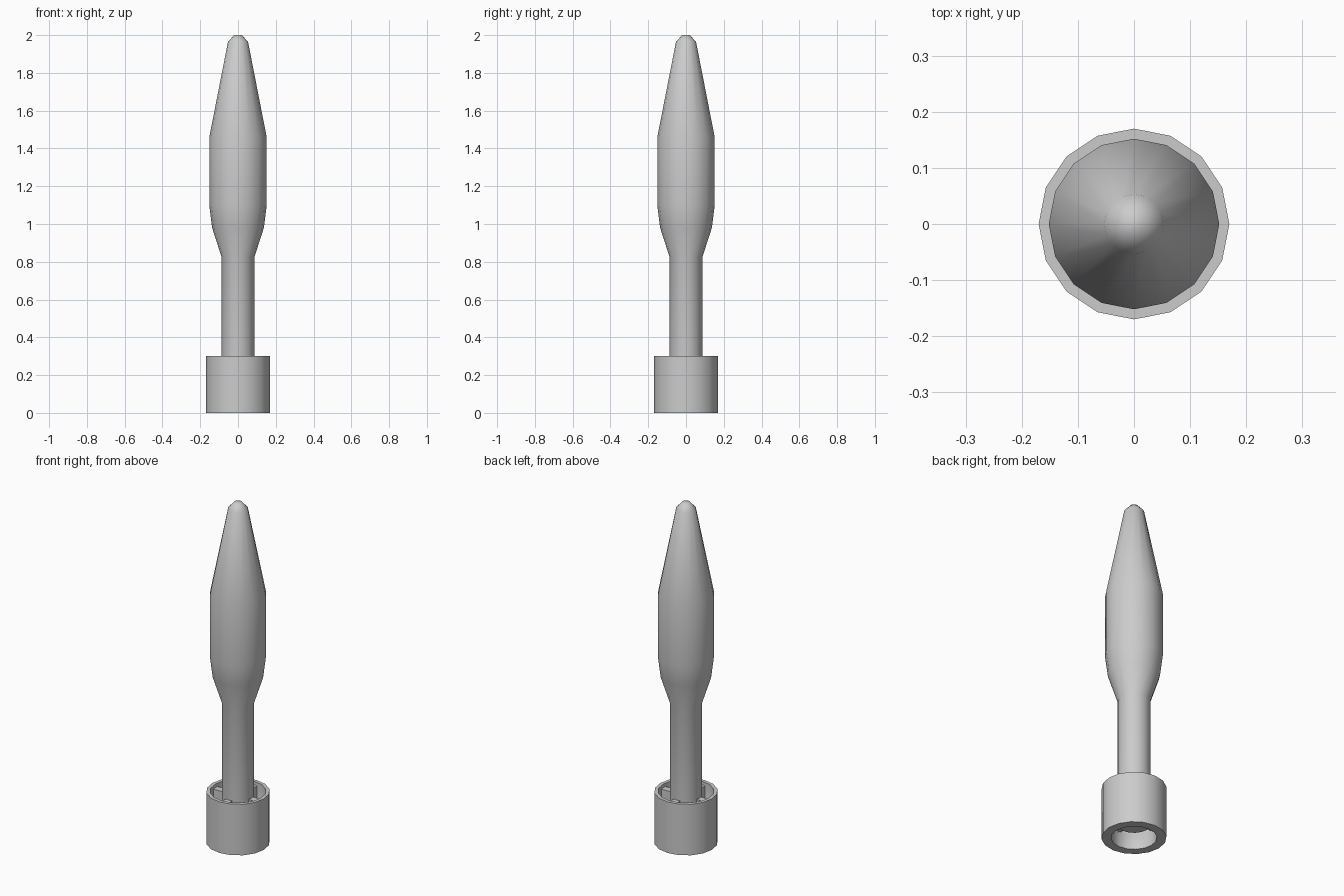
import bpy, math

if "Cube" in bpy.data.objects:
    bpy.data.objects.remove(bpy.data.objects["Cube"])

SIDES = 16


def lathe(name, profile, closed=False, angle=180):
    """Revolve (radius, z) points around z; closed joins last to first."""
    verts, faces = [], []
    for r, z in profile:
        for i in range(SIDES):
            a = 2 * math.pi * i / SIDES
            verts.append((r * math.cos(a), r * math.sin(a), z))
    n = len(profile)
    for k in range(n if closed else n - 1):
        p, q = k * SIDES, ((k + 1) % n) * SIDES
        for i in range(SIDES):
            j = (i + 1) % SIDES
            faces.append((p + i, p + j, q + j, q + i))
    if not closed:
        faces.append(tuple(reversed(range(SIDES))))
        faces.append(tuple(range((n - 1) * SIDES, n * SIDES)))
    mesh = bpy.data.meshes.new(name)
    mesh.from_pydata(verts, [], faces)
    ob = bpy.data.objects.new(name, mesh)
    bpy.context.collection.objects.link(ob)
    bpy.ops.object.select_all(action='DESELECT')
    ob.select_set(True)
    bpy.context.view_layer.objects.active = ob
    bpy.ops.object.shade_smooth_by_angle(angle=math.radians(angle))
    return ob


# Warhead body with slim tail boom
lathe("body", [(0.087, 0.08), (0.087, 0.825), (0.137, 0.98), (0.152, 1.1),
               (0.152, 1.46), (0.053, 1.965), (0.02, 2.0)], angle=50)

# Tail ring, wall thicker towards the bottom
lathe("tail_ring", [(0.12, 0), (0.17, 0), (0.17, 0.3), (0.15, 0.3),
                    (0.15, 0.12), (0.12, 0.08)], closed=True, angle=50)

# Four struts joining boom and ring
for i in range(4):
    a = i * math.pi / 2
    bpy.ops.mesh.primitive_cube_add(
        size=1, location=(0.115 * math.cos(a), 0.115 * math.sin(a), 0.19),
        rotation=(0, 0, a))
    strut = bpy.context.object
    strut.name = f"strut_{i + 1}"
    strut.scale = (0.08, 0.04, 0.18)
